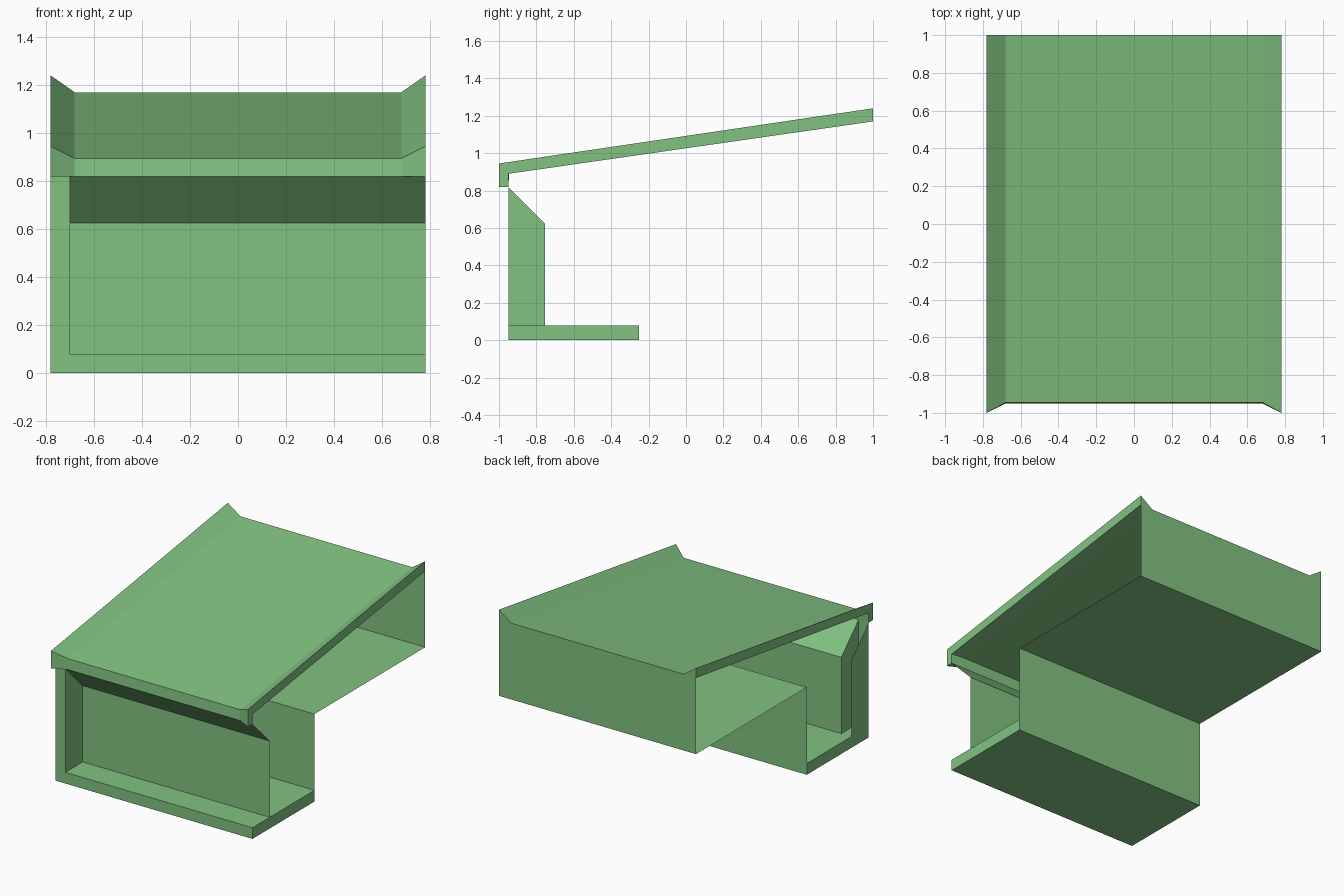
import bpy

cube = bpy.data.objects.get("Cube")
if cube:
    bpy.data.objects.remove(cube, do_unlink=True)

HALF = 0.78      # half width of the building
INNER = 0.68     # where the roof starts to flare
POST = -0.70     # inner side of the end post

green = bpy.data.materials.new("leaf_green")
green.use_nodes = True
colour = (0.22, 0.54, 0.22, 1)
green.diffuse_color = colour
green.node_tree.nodes["Principled BSDF"].inputs["Base Color"].default_value = colour


def make(name, verts, faces):
    mesh = bpy.data.meshes.new(name)
    mesh.from_pydata(verts, [], faces)
    mesh.materials.append(green)
    obj = bpy.data.objects.new(name, mesh)
    bpy.context.collection.objects.link(obj)
    return obj


def sweep(name, profile, x0, x1, caps=False):
    """Sheet swept along x from a (y, z) profile, with optional end caps."""
    n = len(profile)
    verts = [(x, y, z) for x in (x0, x1) for y, z in profile]
    faces = [(i, n + i, n + i + 1, i + 1) for i in range(n - 1)]
    if caps:
        faces += [tuple(range(n)), tuple(reversed(range(n, 2 * n)))]
    return make(name, verts, faces)


# Sloping roof with its short front apron
sweep("roof", [(-0.95, 0.82), (-0.945, 0.895), (1, 1.17)], -INNER, INNER)

# Raised triangular rims along both sides of the roof and apron
for side, s in (("left", 1), ("right", -1)):
    verts = []
    for y_in, z_in, y_up, z_up, y_low, z_low in (
            (-0.95, 0.82, -1, 0.82, -0.95, 0.82),
            (-0.945, 0.895, -1, 0.945, -0.95, 0.89),
            (1, 1.17, 1, 1.24, 1, 1.17)):
        verts += [(s * INNER, y_in, z_in), (s * HALF, y_up, z_up),
                  (s * HALF, y_low, z_low)]
    faces = [(0, 1, 2), (8, 7, 6)]
    for k in (0, 3):
        for a, b in ((0, 1), (1, 2), (2, 0)):
            faces.append((k + a, k + 3 + a, k + 3 + b, k + b))
    if s < 0:
        faces = [tuple(reversed(f)) for f in faces]
    make(side + "_roof_rim", verts, [tuple(reversed(f)) for f in faces])

# Rear wall, overhanging floor and lower rear wall
sweep("rear_shell", [(1, 1.17), (1, 0.625), (-0.25, 0.625), (-0.25, 0)],
      -HALF, HALF)

# Base slab
sweep("base", [(-0.25, 0), (-0.95, 0), (-0.95, 0.08), (-0.25, 0.08)],
      -HALF, HALF, caps=True)

# Recessed front panel with the sloping soffit above it
sweep("front_panel", [(-0.755, 0.08), (-0.755, 0.625), (-0.95, 0.82)],
      POST, HALF)

# End post: front strip with an outer and an inner cheek
make("end_post",
     [(x, y, z) for x in (-HALF, POST)
      for y, z in ((-0.95, 0.08), (-0.95, 0.82), (-0.755, 0.625), (-0.755, 0.08))],
     [(0, 4, 5, 1), (0, 1, 2, 3), (7, 6, 5, 4)])
